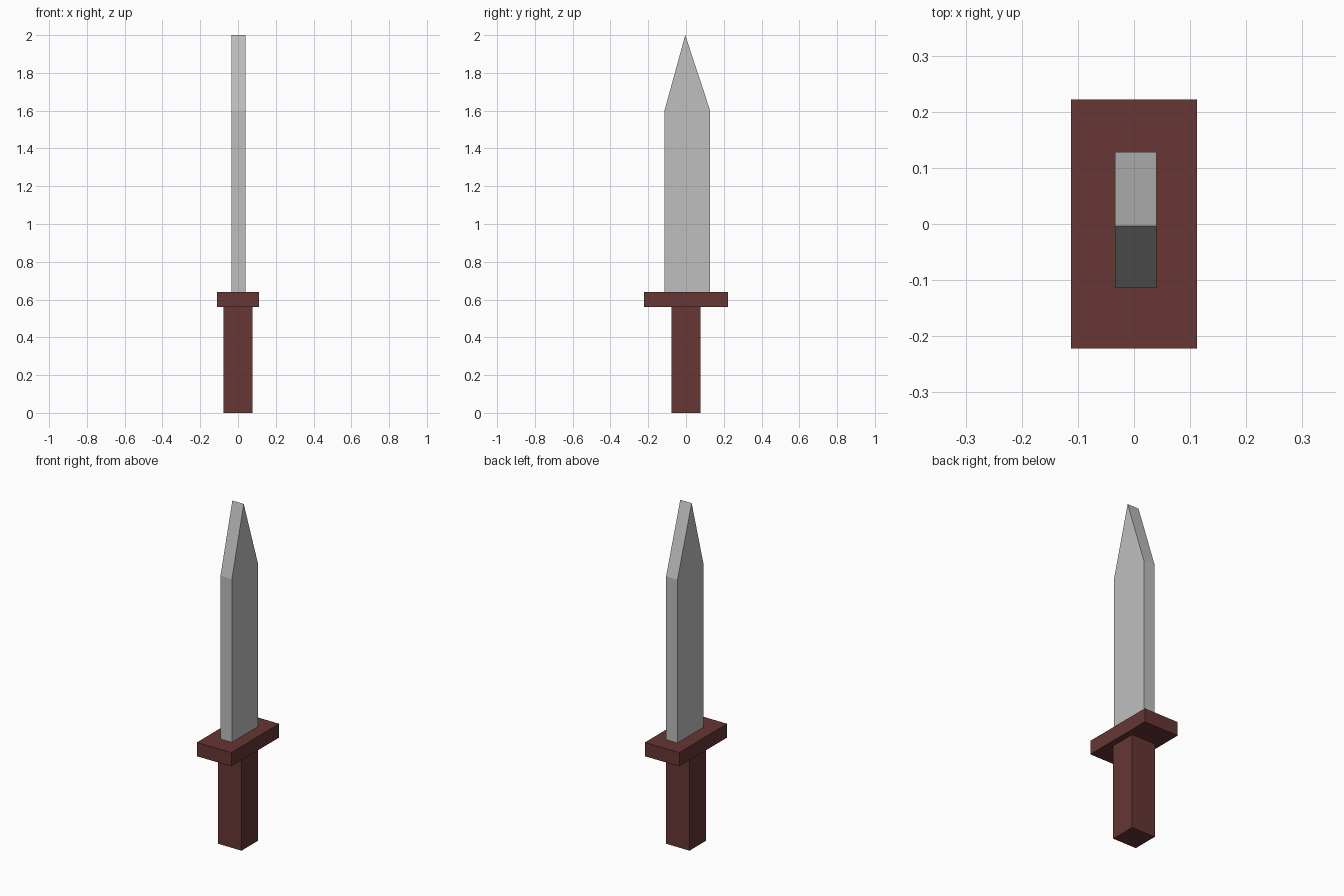
import bpy, bmesh

if "Cube" in bpy.data.objects:
    bpy.data.objects.remove(bpy.data.objects["Cube"])


def material(name, rgb):
    m = bpy.data.materials.new(name)
    m.diffuse_color = (*rgb, 1)
    m.use_nodes = True
    m.node_tree.nodes["Principled BSDF"].inputs["Base Color"].default_value = m.diffuse_color
    return m


steel = material("steel grey", (0.52, 0.52, 0.52))
wood = material("dark red brown", (0.133, 0.037, 0.035))


def prism(name, profile, x0, x1, mat):
    """Extrude a (y, z) profile along x."""
    bm = bmesh.new()
    face = bm.faces.new([bm.verts.new((x0, y, z)) for y, z in profile])
    ext = bmesh.ops.extrude_face_region(bm, geom=[face])
    verts = [v for v in ext["geom"] if isinstance(v, bmesh.types.BMVert)]
    bmesh.ops.translate(bm, verts=verts, vec=(x1 - x0, 0, 0))
    bmesh.ops.recalc_face_normals(bm, faces=bm.faces)
    me = bpy.data.meshes.new(name)
    bm.to_mesh(me)
    bm.free()
    me.materials.append(mat)
    ob = bpy.data.objects.new(name, me)
    bpy.context.collection.objects.link(ob)
    return ob


def rect(y, z0, z1):
    return [(-y, z0), (y, z0), (y, z1), (-y, z1)]


# Grip and crossguard
prism("grip", rect(0.077, 0, 0.57), -0.077, 0.077, wood)
prism("crossguard", rect(0.222, 0.56, 0.641), -0.112, 0.112, wood)

# Pointed blade, slightly off centre
prism("blade", [(-0.114, 0.6), (0.128, 0.6), (0.128, 1.6),
                (-0.004, 2.0), (-0.114, 1.6)], -0.034, 0.04, steel)
